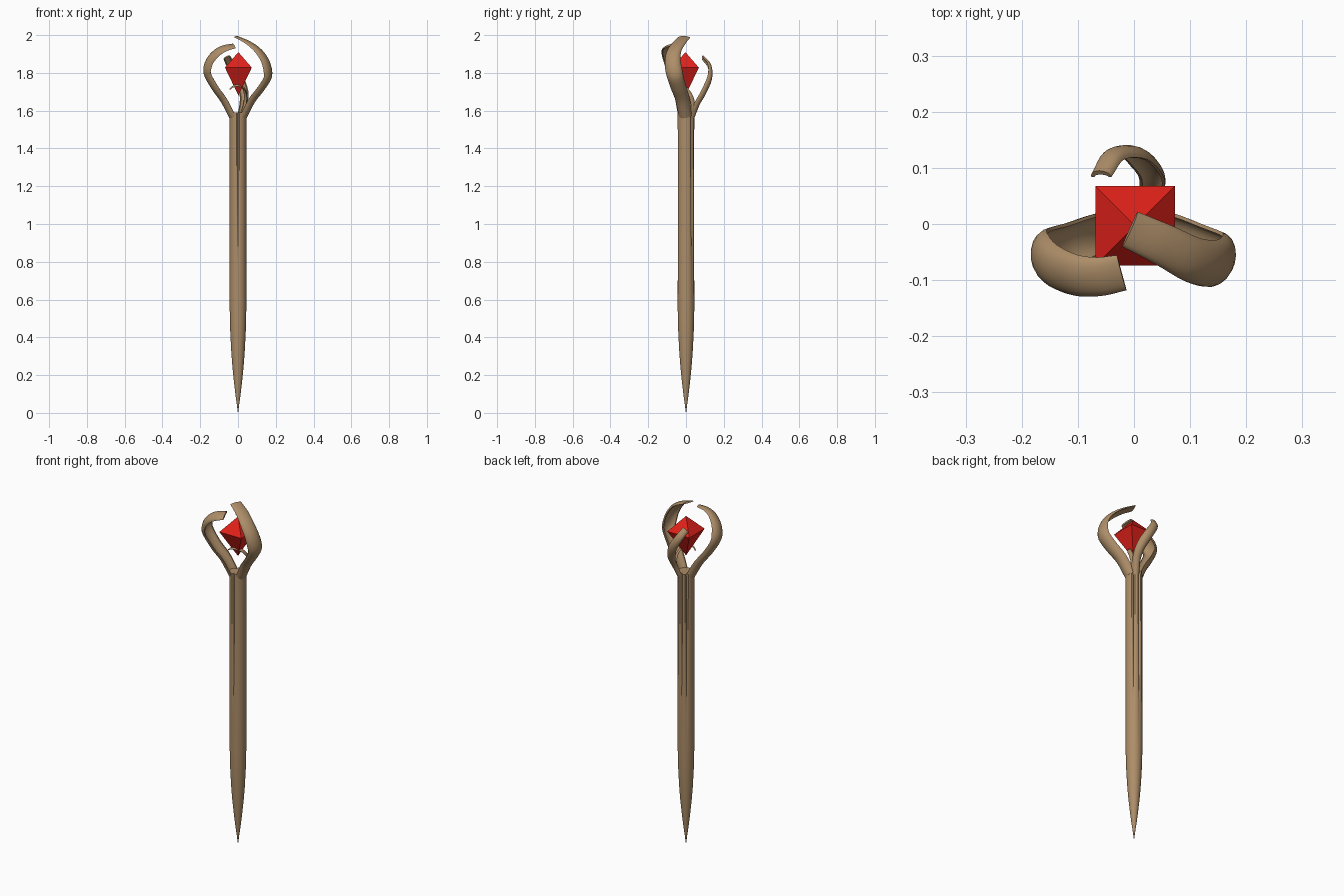
import bpy, bmesh, math
from mathutils import Vector

if "Cube" in bpy.data.objects:
    bpy.data.objects.remove(bpy.data.objects["Cube"])


def material(name, rgb):
    m = bpy.data.materials.new(name)
    m.diffuse_color = (*rgb, 1)
    m.use_nodes = True
    m.node_tree.nodes["Principled BSDF"].inputs["Base Color"].default_value = m.diffuse_color
    return m


WOOD = material("wood", (0.42, 0.27, 0.14))
RED = material("red_crystal", (0.75, 0.015, 0.01))


def make(name, bm, mat, smooth=True):
    bmesh.ops.recalc_face_normals(bm, faces=bm.faces)
    me = bpy.data.meshes.new(name)
    bm.to_mesh(me)
    bm.free()
    me.materials.append(mat)
    ob = bpy.data.objects.new(name, me)
    bpy.context.collection.objects.link(ob)
    if smooth:
        bpy.ops.object.select_all(action='DESELECT')
        ob.select_set(True)
        bpy.context.view_layer.objects.active = ob
        bpy.ops.object.shade_smooth_by_angle(angle=math.radians(40))
    return ob


def loft(name, rings, mat):
    """Skin a list of closed rings and cap both ends."""
    bm = bmesh.new()
    vs = [[bm.verts.new(p) for p in r] for r in rings]
    n = len(vs[0])
    for a, b in zip(vs, vs[1:]):
        for i in range(n):
            j = (i + 1) % n
            bm.faces.new((a[i], a[j], b[j], b[i]))
    bm.faces.new(vs[0])
    bm.faces.new(vs[-1])
    return make(name, bm, mat)


def catmull(pts, steps=4):
    pts = [Vector(p) for p in pts]
    ext = [2 * pts[0] - pts[1]] + pts + [2 * pts[-1] - pts[-2]]
    out = []
    for i in range(1, len(ext) - 2):
        a, b, c, d = ext[i - 1:i + 3]
        for s in range(steps):
            t = s / steps
            out.append(0.5 * (2 * b + (c - a) * t + (2 * a - 5 * b + 4 * c - d) * t * t
                              + (3 * b - a - 3 * c + d) * t ** 3))
    return out + [pts[-1]]


def prong(name, outer, hub, w, d, thick):
    """Gutter-shaped strip; outer = path of its back, w and d = (base, middle, tip)."""
    path = catmull(outer)
    hub = Vector(hub)
    rings = []
    last = len(path) - 1
    for k, p in enumerate(path):
        u = k / last
        mix = lambda v: v[0] + (v[1] - v[0]) * 2 * u if u < .5 else v[1] + (v[2] - v[1]) * (2 * u - 1)
        t = (path[min(k + 1, last)] - path[max(k - 1, 0)]).normalized()
        n = p - hub
        n = (n - t * n.dot(t)).normalized()
        side = t.cross(n)
        hw, dep = mix(w), mix(d)
        rim = p - n * dep
        ring = []
        for i in range(11):
            a = math.pi * (i / 10 - .5)
            ring.append(rim + side * hw * math.sin(a) + n * dep * math.cos(a))
        for i in range(11):
            a = math.pi * (.5 - i / 10)
            ring.append(rim + side * (hw - thick * .7) * math.sin(a)
                        + n * ((dep - thick) * math.cos(a) - .001))
        rings.append(ring)
    return loft(name, rings, WOOD)


# Shaft: pointed foot, split by grooves that deepen toward the top
profile = [(0.0, .0008), (.05, .007), (.1, .014), (.17, .022), (.25, .03), (.33, .036),
           (.43, .041), (.55, .044), (.8, .044), (1.0, .044), (1.2, .044), (1.4, .044), (1.59, .045)]
rings = []
for z, r in profile:
    depth = .3 * min(1, max(0, (z - .75) / .5))
    ring = []
    for i in range(64):
        a = 2 * math.pi * i / 64
        g = 0
        for deg in (45, 90, 129.4, 270):
            diff = abs((a - math.radians(deg) + math.pi) % (2 * math.pi) - math.pi)
            g = max(g, 1 - diff / .13)
        rr = r * (1 - depth * g)
        ring.append((rr * math.cos(a), rr * math.sin(a), z))
    rings.append(ring)
loft("shaft", rings, WOOD)

# Two broad prongs sweeping round the front
prong("right_prong",
      [(.046, -.006, 1.56), (.09, -.022, 1.645), (.14, -.045, 1.71), (.179, -.065, 1.78),
       (.165, -.078, 1.86), (.12, -.07, 1.925), (.06, -.04, 1.968), (-.005, -.01, 1.995)],
      (0, -.02, 1.78), (.036, .046, .034), (.034, .032, .008), .009)
prong("left_prong",
      [(-.046, -.006, 1.56), (-.09, -.02, 1.645), (-.14, -.04, 1.715), (-.183, -.057, 1.8),
       (-.167, -.08, 1.87), (-.12, -.098, 1.92), (-.07, -.1, 1.943), (-.022, -.09, 1.95)],
      (0, -.03, 1.79), (.036, .046, .034), (.034, .034, .01), .009)

# Narrow prong at the back and the little curl under the crystal
prong("back_prong",
      [(.02, .042, 1.56), (.036, .07, 1.63), (.036, .105, 1.69), (.005, .138, 1.77),
       (-.038, .134, 1.84), (-.062, .095, 1.888)],
      (0, 0, 1.76), (.018, .027, .02), (.02, .024, .014), .008)
prong("curl",
      [(.022, .036, 1.56), (.043, .045, 1.62), (.048, .03, 1.68), (.035, 0, 1.722),
       (.005, -.026, 1.738), (-.025, -.032, 1.732), (-.045, -.026, 1.715)],
      (0, 0, 1.66), (.014, .012, .005), (.014, .01, .004), .004)

# Crystal: square double pyramid
bm = bmesh.new()
belt = [bm.verts.new((.071 * x + .002, .071 * y - .003, 1.828))
        for x, y in ((-1, -1), (1, -1), (1, 1), (-1, 1))]
top = bm.verts.new((.002, -.003, 1.91))
low = bm.verts.new((.002, -.003, 1.68))
for i in range(4):
    for tip in (top, low):
        bm.faces.new((belt[i], belt[(i + 1) % 4], tip))
make("crystal", bm, RED, smooth=False)
